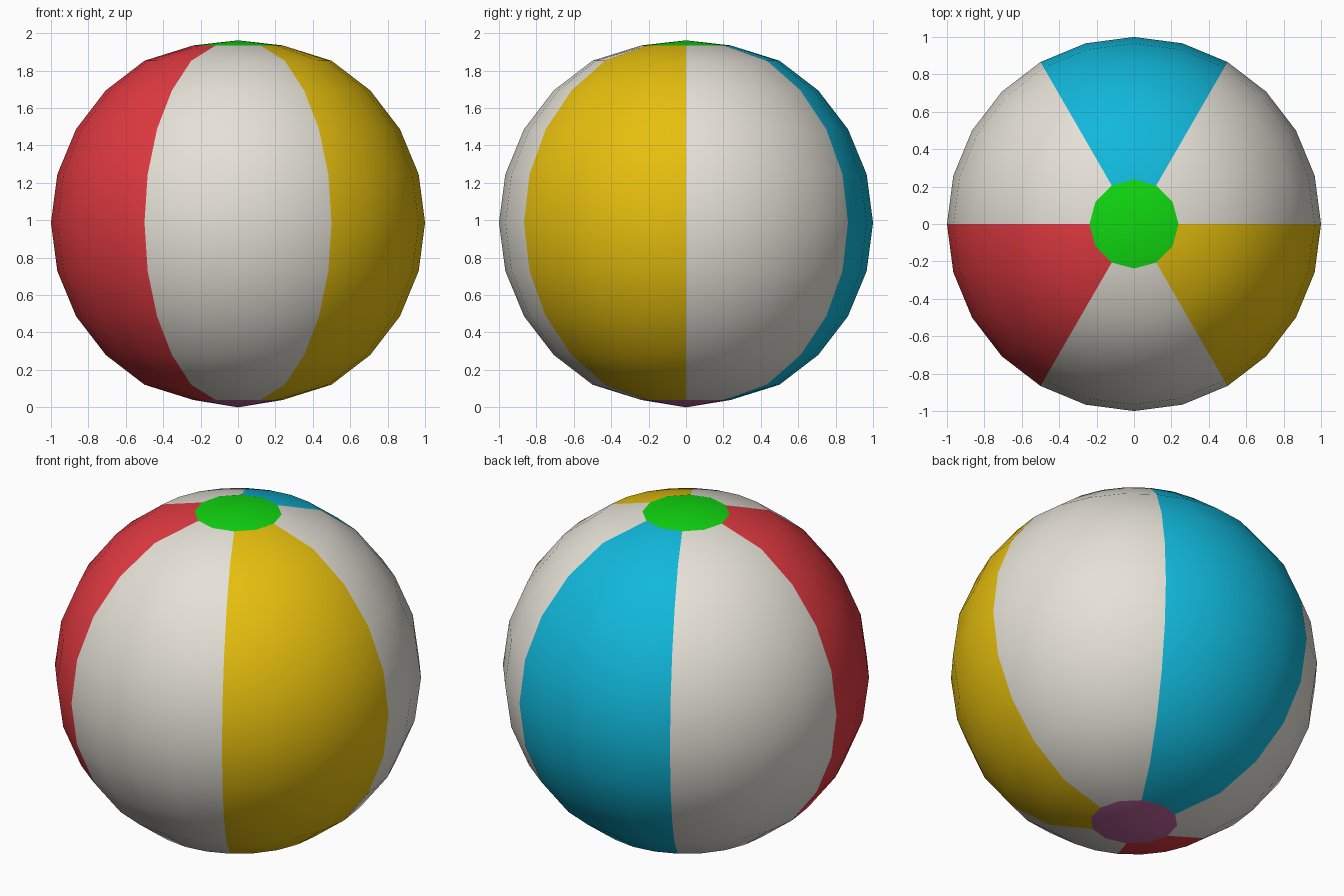
import bpy, bmesh, math

if "Cube" in bpy.data.objects:
    bpy.data.objects.remove(bpy.data.objects["Cube"])

def lin(c):
    c /= 255
    return c / 12.92 if c <= 0.04045 else ((c + 0.055) / 1.055) ** 2.4

def material(name, r, g, b):
    m = bpy.data.materials.new(name)
    m.diffuse_color = (lin(r), lin(g), lin(b), 1)
    m.use_nodes = True
    m.node_tree.nodes["Principled BSDF"].inputs["Base Color"].default_value = m.diffuse_color
    return m

mats = [material("white", 229, 225, 215), material("blue", 17, 184, 219),
        material("red", 225, 58, 65), material("yellow", 230, 191, 14),
        material("green", 16, 215, 16), material("purple", 188, 99, 157)]
WEDGES = [0, 1, 0, 2, 0, 3]          # panel colours, 60 degrees each from +x
SEG, CZ = 24, 0.981

# Profile: latitude rings 15 degrees apart, slightly pulled in at the caps
profile = [(math.cos(math.radians(a)), CZ + 0.006 + math.sin(math.radians(a)))
           for a in range(-60, 61, 15)]
profile = [(0.238, 0.039)] + profile + [(0.238, 1.935)]

bm = bmesh.new()
rings = []
for k, (r, z) in enumerate(profile):
    ring = []
    for i in range(SEG):
        a = 2 * math.pi * i / SEG
        # cap rims are twelve-sided
        rr = r * math.cos(math.pi / 12) if k in (0, len(profile) - 1) and i % 2 else r
        ring.append(bm.verts.new((rr * math.cos(a), rr * math.sin(a), z)))
    rings.append(ring)

# Wedge panels
for lo, hi in zip(rings, rings[1:]):
    for i in range(SEG):
        j = (i + 1) % SEG
        f = bm.faces.new((lo[i], lo[j], hi[j], hi[i]))
        f.material_index = WEDGES[i * 6 // SEG]

# End caps
for ring, z, mat in ((rings[0], 0.0, 5), (rings[-1], 1.962, 4)):
    pole = bm.verts.new((0, 0, z))
    for i in range(SEG):
        f = bm.faces.new((ring[i], ring[(i + 1) % SEG], pole))
        f.material_index = mat

bmesh.ops.recalc_face_normals(bm, faces=bm.faces)
for f in bm.faces:
    f.smooth = True
mesh = bpy.data.meshes.new("beach_ball")
bm.to_mesh(mesh)
bm.free()
for m in mats:
    mesh.materials.append(m)
ball = bpy.data.objects.new("beach_ball", mesh)
bpy.context.collection.objects.link(ball)
